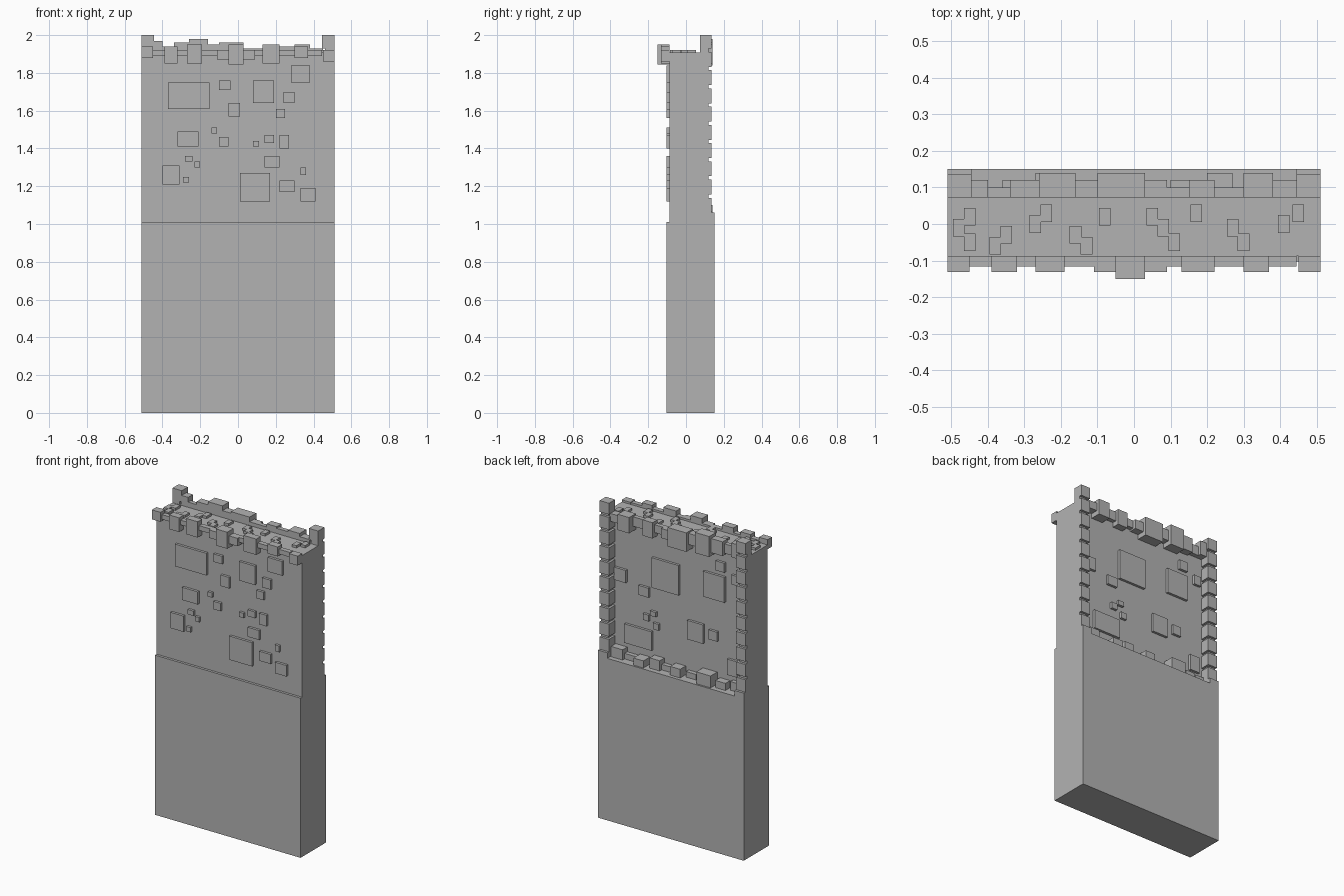
import bpy
import bmesh
from mathutils import Vector

old = bpy.data.objects.get("Cube")
if old:
    bpy.data.objects.remove(old, do_unlink=True)

stone = bpy.data.materials.new("grey_stone")
stone.use_nodes = True
grey = (0.45, 0.45, 0.45, 1)
stone.diffuse_color = grey
stone.node_tree.nodes["Principled BSDF"].inputs["Base Color"].default_value = grey

# Main planes of the wall
HALF = 0.51
INNER = 0.445
FRONT = -0.087
BACK = 0.073
BASE_FRONT = -0.103
BASE_BACK = 0.151
TOP = 1.907
COLUMN_BACK = 0.135
LEDGE = 1.025
SHOULDER = 1.06


def add_box(bm, x0, x1, y0, y1, z0, z1):
    """Add one axis-aligned block to a bmesh."""
    low, high = Vector((x0, y0, z0)), Vector((x1, y1, z1))
    size, centre = high - low, (low + high) / 2
    for vert in bmesh.ops.create_cube(bm, size=1)["verts"]:
        vert.co = vert.co * size + centre


def build(name, boxes):
    """Make one flat-shaded object out of several blocks."""
    bm = bmesh.new()
    for box in boxes:
        add_box(bm, *box)
    mesh = bpy.data.meshes.new(name)
    bm.to_mesh(mesh)
    bm.free()
    mesh.materials.append(stone)
    obj = bpy.data.objects.new(name, mesh)
    bpy.context.scene.collection.objects.link(obj)
    return obj


def hundredths(rows):
    return [[value / 100 for value in row] for row in rows]


# Thick plinth and the thinner wall above it
build("lower_wall", [(-HALF, HALF, BASE_FRONT, BASE_BACK, 0, 1.01)])
build("upper_wall", [(-HALF, HALF, FRONT, BACK, 1.01, TOP)])
build("back_ledge", [(-HALF, HALF, BACK, BASE_BACK, 1.01, LEDGE)])

# Corner columns: stacked blocks around a slightly smaller core
course = 0.0965
groove = 0.009
for side, sign in (("left", 1), ("right", -1)):
    def span(inner):
        return sorted((sign * inner, sign * HALF))

    blocks = [(*span(INNER), BACK, BASE_BACK, LEDGE, SHOULDER)]
    blocks.append((*span(INNER + 0.015), BACK, COLUMN_BACK - 0.015, SHOULDER, 1.95))
    for i in range(10):
        bottom = SHOULDER if i == 0 else SHOULDER + i * course - 0.009 + groove
        top = min(SHOULDER + (i + 1) * course - 2 * groove, 2)
        if i == 9:
            top = 2
        blocks.append((*span(INNER), BACK, COLUMN_BACK, bottom, top))
    build(side + "_column", blocks)

# Raised stones on the front: x0, x1, z0, z1
front_stones = hundredths([
    (-37, -15, 161, 175), (-10, -4, 171, 176), (-5, 1, 157, 164),
    (8, 19, 164, 176), (28, 38, 175, 184), (24, 30, 164, 170),
    (20, 25, 156, 161), (-32, -21, 141, 149), (-14, -11, 148, 151),
    (-10, -5, 141, 146), (8, 11, 141, 144), (14, 19, 143, 147),
    (22, 27, 140, 147), (-28, -24, 133, 136), (-23, -20, 130, 133),
    (-40, -31, 121, 131), (-29, -26, 122, 125), (14, 22, 130, 136),
    (1, 17, 112, 127), (22, 30, 117, 123), (33, 36, 126, 130),
    (33, 41, 112, 119),
])
build("front_stones", [(x0, x1, BASE_FRONT, FRONT, z0, z1)
                       for x0, x1, z0, z1 in front_stones])

# Raised stones on the back
back_stones = hundredths([
    (-1, 18, 152, 171), (-33, -18, 156, 172), (18, 37, 112, 124),
    (-18, -7, 126, 138), (-28, -22, 130, 136), (-42, -35, 111, 121),
    (-33, -27, 175, 181), (36, 44, 150, 158), (20, 27, 145, 151),
    (-43, -38, 169, 175), (15, 19, 134, 137), (20, 24, 130, 134),
    (13, 17, 126, 130),
])
build("back_stones", [(x0, x1, BACK, BACK + 0.016, z0, z1)
                      for x0, x1, z0, z1 in back_stones])

# Front coping: a continuous band with projecting blocks (x0, x1, z0, z1)
front_blocks = hundredths([
    (-51, -45, 188, 194), (-39, -32, 185, 194), (-27, -19, 185, 195),
    (-11, -5, 187, 192), (3, 9, 187, 192), (13, 22, 185, 195),
    (30, 37, 188, 194), (45, 51, 186, 192),
])
coping = [(x0, x1, -0.132, FRONT, z0, z1) for x0, x1, z0, z1 in front_blocks]
coping.append((-0.05, 0.03, -0.151, FRONT, 1.845, 1.95))
coping.append((-HALF, INNER, -0.117, FRONT, 1.89, 1.92))
build("front_coping", coping)

# Back coping: uneven blocks side by side (x0, x1, y1, z0, z1)
back_blocks = hundredths([
    (-45, -40, 12, 188, 197), (-40, -34, 10, 188, 194),
    (-34, -26, 12, 187, 196), (-26, -16, 14, 185, 198),
    (-16, -10, 12, 188, 195), (-10, 3, 14, 184, 196),
    (3, 9, 12, 187, 193), (9, 15, 10, 188, 193),
    (15, 22, 12, 185, 195), (22, 30, 10, 188, 194),
    (30, 38, 14, 185, 195), (38, 45, 12, 188, 193),
])
build("back_coping", [(x0, x1, BACK, y1, z0, z1)
                      for x0, x1, y1, z0, z1 in back_blocks])

# Rubble on the back ledge (x0, x1, y1, z1)
rubble = hundredths([
    (36, 44, 12, 109), (28, 36, 10, 106), (20, 27, 14, 107),
    (10, 17, 12, 109), (3, 10, 10, 106), (-5, 2, 13, 108),
    (-14, -7, 10, 106), (-27, -17, 14, 110), (-36, -29, 12, 107),
    (-44, -38, 10, 108),
])
build("ledge_rubble", [(x0, x1, BACK, y1, LEDGE, z1) for x0, x1, y1, z1 in rubble])

# Small paving chips on the wall top, given by their centres
chips = hundredths([
    (-45, 2), (-48, -1), (-45, -5), (-38, -6), (-35, -3), (-27, 0),
    (-24, 3), (-16, -3), (-13, -6), (-8, 2), (5, 2), (8, -1), (11, -5),
    (17, 3), (27, -1), (30, -5), (41, 0), (45, 3),
])
build("top_chips", [(x - 0.016, x + 0.016, y - 0.024, y + 0.024, TOP, 1.922)
                    for x, y in chips])
